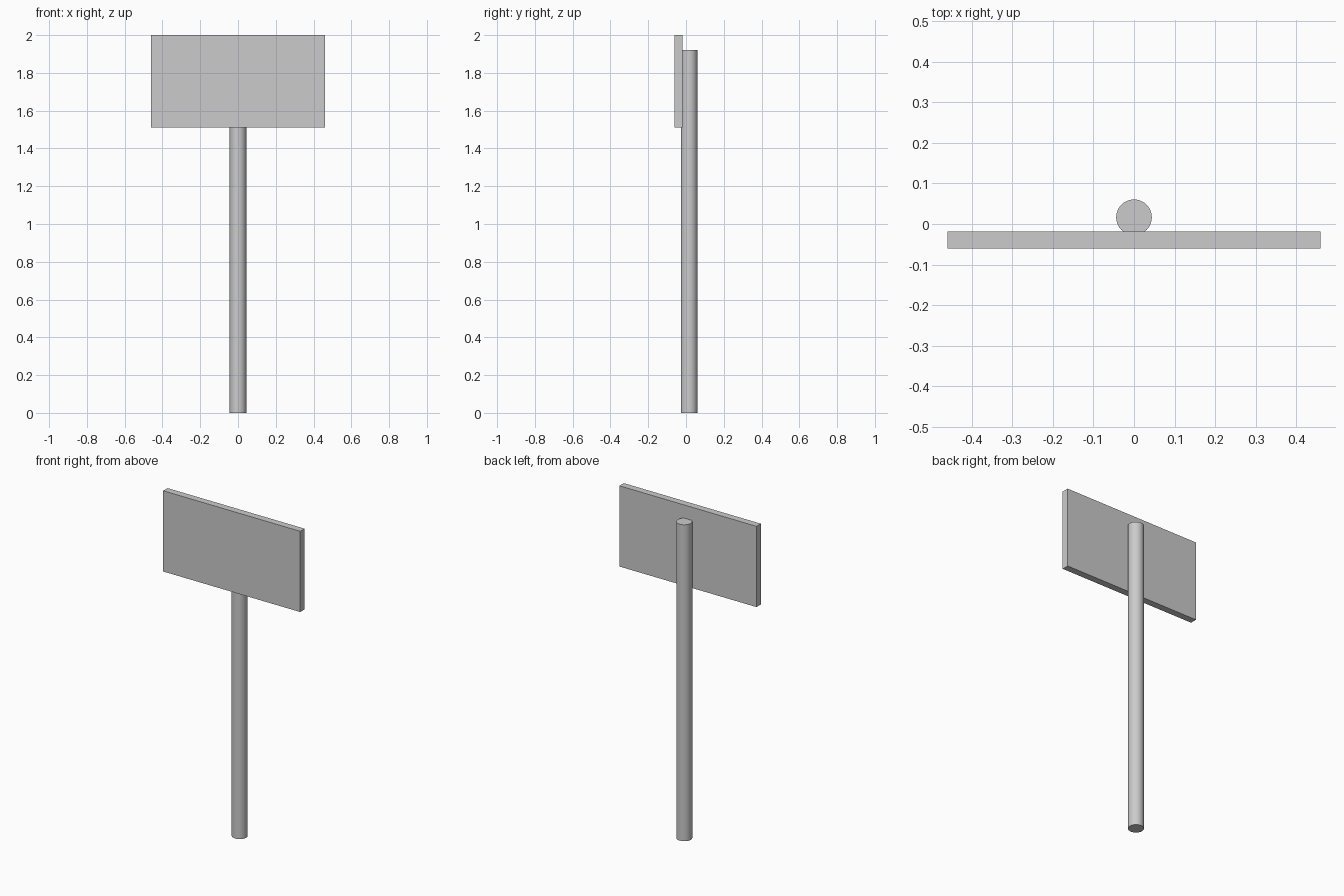
import bpy

if "Cube" in bpy.data.objects:
    bpy.data.objects.remove(bpy.data.objects["Cube"])

# Round post, slightly sunk into the back of the panel
bpy.ops.mesh.primitive_cylinder_add(vertices=32, radius=0.044, depth=1.92,
                                    location=(0, 0.0165, 0.96))
post = bpy.context.object
post.name = "post"
bpy.ops.object.shade_smooth_by_angle()

# Flat rectangular sign panel
bpy.ops.mesh.primitive_cube_add(size=1, location=(0, -0.0395, 1.755))
panel = bpy.context.object
panel.name = "sign_panel"
panel.scale = (0.92, 0.042, 0.49)
bpy.ops.object.transform_apply(location=False, rotation=False, scale=True)
